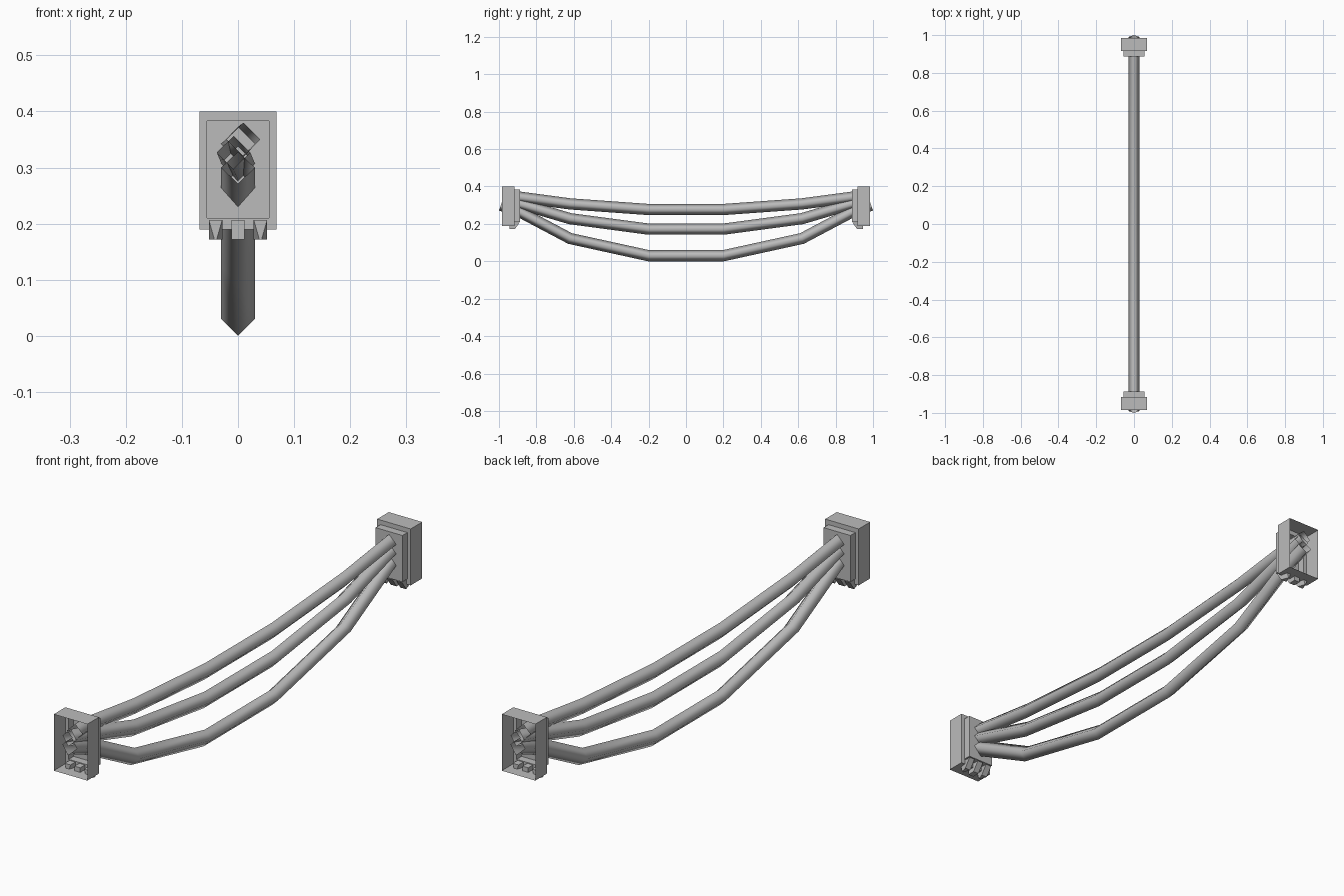
import bpy, bmesh, math
from mathutils import Vector

cube = bpy.data.objects.get("Cube")
if cube:
    bpy.data.objects.remove(cube, do_unlink=True)

grey = bpy.data.materials.new("plain_grey")
grey.use_nodes = True
grey.diffuse_color = (0.5, 0.5, 0.5, 1)
grey.node_tree.nodes["Principled BSDF"].inputs["Base Color"].default_value = (0.5, 0.5, 0.5, 1)


def finish(name, bm, smooth=False):
    bmesh.ops.recalc_face_normals(bm, faces=bm.faces)
    mesh = bpy.data.meshes.new(name)
    bm.to_mesh(mesh)
    bm.free()
    mesh.materials.append(grey)
    for p in mesh.polygons:
        p.use_smooth = smooth
    obj = bpy.data.objects.new(name, mesh)
    bpy.context.collection.objects.link(obj)
    return obj


def bridge(bm, rings):
    """Skin neighbouring rings with quads."""
    for a, b in zip(rings, rings[1:]):
        n = len(a)
        for i in range(n):
            bm.faces.new((a[i], a[(i + 1) % n], b[(i + 1) % n], b[i]))


# Cables: sagging four-sided tubes, open at both ends
def cable(name, half, radius=0.03):
    path = [Vector(p) for p in half]
    path += [Vector((-p.x, -p.y, p.z)) for p in reversed(path)]
    bm = bmesh.new()
    rings = []
    for i, p in enumerate(path):
        before = (p - path[i - 1]).normalized() if i else Vector()
        after = (path[i + 1] - p).normalized() if i + 1 < len(path) else Vector()
        along = (before + after).normalized()
        side = along.cross(Vector((0, 0, 1))).normalized()
        up = side.cross(along)
        rings.append([bm.verts.new(p + radius * (math.cos(k * math.pi / 2) * side
                                                 + math.sin(k * math.pi / 2) * up))
                      for k in range(4)])
    bridge(bm, rings)
    finish(name, bm, smooth=True)


cable("top_cable", [(0.01, -0.975, 0.35), (0, -0.89, 0.343), (0, -0.62, 0.307), (0, -0.2, 0.277)])
cable("middle_cable", [(-0.008, -0.98, 0.327), (0, -0.89, 0.308), (0, -0.62, 0.228), (0, -0.2, 0.172)])
cable("bottom_cable", [(0, -0.99, 0.3), (0, -0.89, 0.265), (0, -0.62, 0.122), (0, -0.2, 0.03)])


# Connector housing: thin stepped shell, open on its outer side
def housing(name, turn):
    bm = bmesh.new()
    rings = []
    for y, w, low, high in ((-0.985, 0.069, 0.19, 0.4), (-0.917, 0.069, 0.19, 0.4),
                            (-0.917, 0.055, 0.21, 0.383), (-0.888, 0.055, 0.21, 0.383)):
        rings.append([bm.verts.new((x, y, z)) for x, z in
                      ((-w, low), (w, low), (w, high), (-w, high))])
    bridge(bm, rings)
    bm.faces.new(rings[-1])
    finish(name, bm).rotation_euler.z = turn


# Latch teeth: small hooks through the housing floor; outer pair taper to a point
def tooth(name, x, pointed, turn):
    profile = ((-0.945, 0.207), (-0.945, 0.172), (-0.915, 0.172), (-0.89, 0.207))
    bm = bmesh.new()
    rings = []
    for s in (-1, 1):
        ring = []
        for k, (y, z) in enumerate(profile):
            w = 0.002 if pointed and k == 1 else 0.012
            ring.append(bm.verts.new((x + s * w, y, z)))
        rings.append(ring)
    bridge(bm, rings)
    for ring in rings:
        bm.faces.new(ring)
    finish(name, bm).rotation_euler.z = turn


for end, turn in (("front", 0), ("back", math.pi)):
    housing(end + "_housing", turn)
    for label, x in (("right", -0.04), ("middle", 0), ("left", 0.04)):
        tooth(f"{end}_{label}_tooth", x, x != 0, turn)
